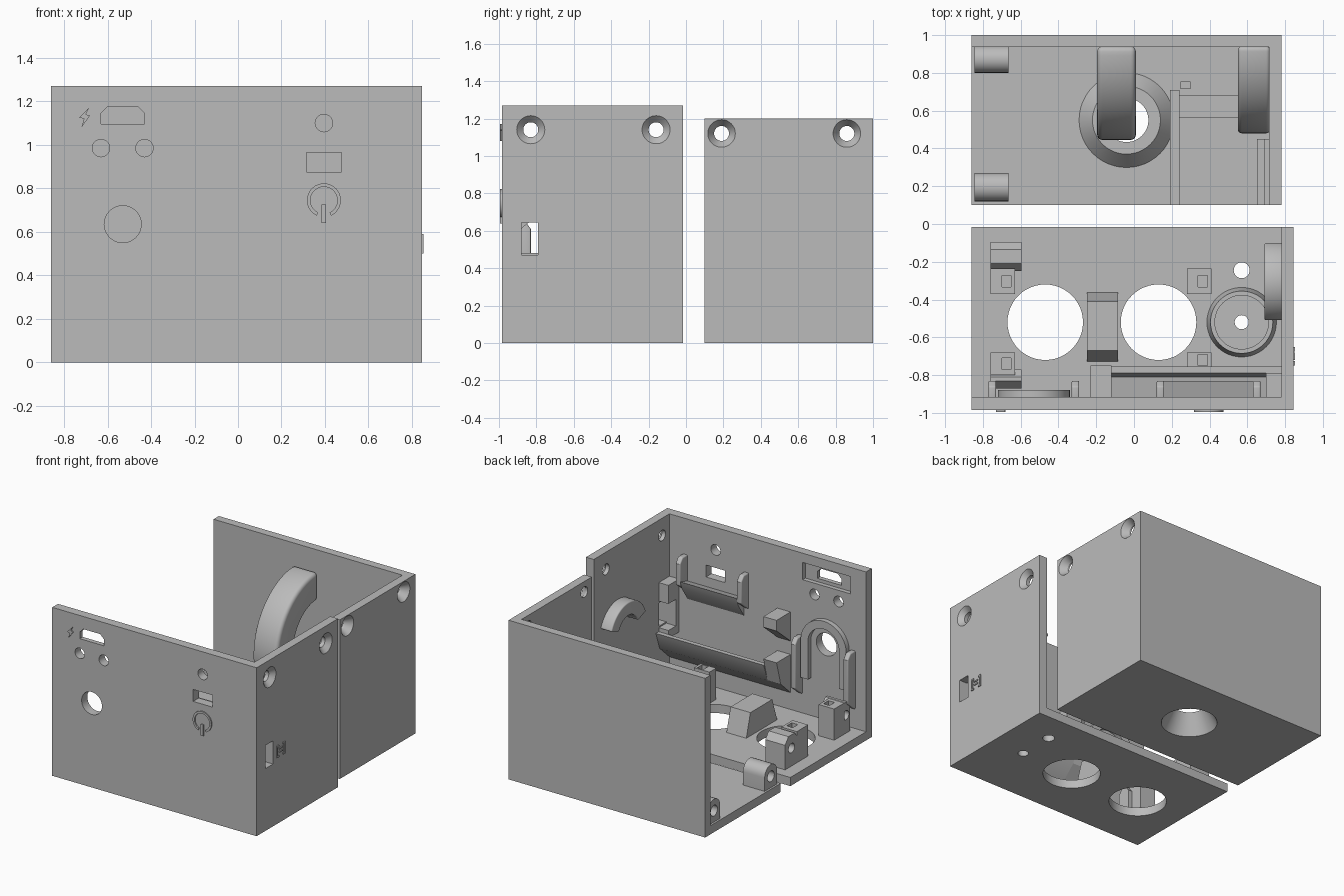
import bpy, bmesh
from math import sin, cos, radians, pi

cube = bpy.data.objects.get("Cube")
if cube:
    bpy.data.objects.remove(cube, do_unlink=True)

grey = bpy.data.materials.new("plain_grey")
grey.use_nodes = True
grey.diffuse_color = (0.5, 0.5, 0.5, 1)
grey.node_tree.nodes["Principled BSDF"].inputs["Base Color"].default_value = (0.5, 0.5, 0.5, 1)


def loft(name, axis, a0, pts0, a1, pts1=None):
    """Solid between two matching outlines at a0 and a1 on an axis."""
    place = {"x": lambda a, u, v: (a, u, v), "y": lambda a, u, v: (u, a, v),
             "z": lambda a, u, v: (u, v, a)}[axis]
    bm = bmesh.new()
    r0 = [bm.verts.new(place(a0, *p)) for p in pts0]
    r1 = [bm.verts.new(place(a1, *p)) for p in (pts1 or pts0)]
    bm.faces.new(r0)
    bm.faces.new(r1)
    for i in range(len(r0)):
        j = (i + 1) % len(r0)
        bm.faces.new((r0[i], r0[j], r1[j], r1[i]))
    bmesh.ops.recalc_face_normals(bm, faces=bm.faces)
    me = bpy.data.meshes.new(name)
    bm.to_mesh(me)
    bm.free()
    me.materials.append(grey)
    ob = bpy.data.objects.new(name, me)
    bpy.context.collection.objects.link(ob)
    return ob


def rect(u0, u1, v0, v1):
    return [(u0, v0), (u1, v0), (u1, v1), (u0, v1)]


def box(name, x0, x1, y0, y1, z0, z1):
    return loft(name, "z", z0, rect(x0, x1, y0, y1), z1)


def circle(c, r, n=48):
    return [(c[0] + r * cos(2 * pi * i / n), c[1] + r * sin(2 * pi * i / n)) for i in range(n)]


def cone(name, axis, c, a0, r0, a1, r1=None):
    return loft(name, axis, a0, circle(c, r0), a1, circle(c, r1 or r0))


def arc(c, r_out, r_in, start, end, n=32):
    angles = [radians(start + (end - start) * i / n) for i in range(n + 1)]
    return ([(c[0] + r_out * cos(a), c[1] + r_out * sin(a)) for a in angles] +
            [(c[0] + r_in * cos(a), c[1] + r_in * sin(a)) for a in reversed(angles)])


def bake(ob):
    dg = bpy.context.evaluated_depsgraph_get()
    me = bpy.data.meshes.new_from_object(ob.evaluated_get(dg))
    ob.modifiers.clear()
    ob.data = me


def cut(ob, cutters):
    for c in cutters:
        c.hide_render = True
        m = ob.modifiers.new("cut", "BOOLEAN")
        m.operation, m.solver, m.object = "DIFFERENCE", "EXACT", c
    bake(ob)
    for c in cutters:
        bpy.data.objects.remove(c, do_unlink=True)
    return ob


def soften(ob, width):
    m = ob.modifiers.new("round", "BEVEL")
    m.width, m.segments, m.limit_method = width, 4, "ANGLE"
    m.angle_limit = radians(40)
    bake(ob)


FX, FY = 0.845, -0.985      # outer faces of the front half
IX, IY = 0.78, -0.917       # inner faces of the front half
T = 0.065                   # wall thickness

# Front half: floor, front wall and right wall
front = box("front_shell", -0.86, FX, FY, -0.015, 0, 1.27)
tools = [box("c", -1, IX, IY, 0.2, T, 1.5)]
for x, z, r in [(-0.63, 0.985, 0.04), (-0.43, 0.985, 0.04), (-0.53, 0.635, 0.085), (0.395, 1.1, 0.04)]:
    tools.append(cone("c", "y", (x, z), -1.1, r, -0.88))
tools.append(loft("c", "y", -1.1, [(-0.63, 1.095), (-0.43, 1.095), (-0.43, 1.145), (-0.46, 1.175),
                                   (-0.6, 1.175), (-0.63, 1.145)], -0.85))
tools.append(box("c", -0.73, -0.33, -0.95, -0.85, 1.07, 1.2))
tools.append(box("c", 0.315, 0.475, -1.1, -0.85, 0.875, 0.965))
tools.append(box("c", 0.7, 0.95, -0.88, -0.79, 0.47, 0.645))
for y in (-0.83, -0.16):
    tools.append(cone("c", "x", (y, 1.14), 0.7, 0.04, 0.95))
    tools.append(cone("c", "x", (y, 1.14), 0.81, 0.04, 0.85, 0.08))
for x in (-0.47, 0.13):
    tools.append(cone("c", "z", (x, -0.52), -0.1, 0.2, 0.2))
tools.append(cone("c", "z", (0.57, -0.245), -0.1, 0.042, 0.2))
tools.append(cone("c", "z", (0.57, -0.52), -0.1, 0.037, 0.2))
cut(front, tools)

# Rear half: floor, back wall and right wall
rear = box("rear_shell", -0.86, 0.78, 0.1, 1.0, 0, 1.2)
tools = [box("c", -1, 0.715, 0, 0.937, T, 1.5),
         cone("c", "z", (-0.04, 0.55), -0.01, 0.2, 0.2, 0.09)]
for y in (0.19, 0.86):
    tools.append(cone("c", "x", (y, 1.12), 0.6, 0.04, 0.9))
    tools.append(cone("c", "x", (y, 1.12), 0.73, 0.04, 0.785, 0.077))
cut(rear, tools)

# Funnel around the rear floor hole
cut(cone("rear_funnel", "z", (-0.04, 0.55), 0.06, 0.255, 0.15, 0.18),
    [cone("c", "z", (-0.04, 0.55), -0.01, 0.2, 0.2, 0.09)])

# Curved hooks
soften(loft("back_hook", "x", -0.195, arc((0.94, 0.54), 0.495, 0.28, 90, 270), 0.01), 0.03)
soften(loft("corner_hook", "x", 0.55, arc((0.94, 0.45), 0.46, 0.34, 90, 200), 0.72), 0.03)
soften(loft("side_hook", "x", 0.69, arc((-0.305, 0.64), 0.22, 0.12, 20, 160), 0.79), 0.03)

# Screw posts on the rear floor, with rounded tops
for name, y0, y1 in (("near", 0.12, 0.27), ("far", 0.8, 0.945)):
    yc, r = (y0 + y1) / 2, (y1 - y0) / 2
    outline = [(y0, 0.06), (y1, 0.06)] + [(yc + r * cos(radians(a)), 0.165 + r * sin(radians(a)))
                                          for a in range(0, 181, 15)]
    cut(loft("rear_post_" + name, "x", -0.845, outline, -0.665),
        [cone("c", "x", (yc, 0.15), -0.9, 0.04, -0.75)])

# Low ribs on the rear floor
box("rear_rib_long", 0.19, 0.24, 0.1, 0.71, 0.06, 0.15)
box("rear_rib_cross", 0.24, 0.55, 0.56, 0.68, 0.06, 0.1)
box("rear_peg", 0.245, 0.3, 0.715, 0.755, 0.06, 0.12)
for x in (0.65, 0.69):
    box("rear_side_rib", x, 0.72, 0.1, 0.45, 0.06, 0.3 if x > 0.66 else 0.12)

# Floor blocks that hold the round parts
for name, x0, x1, y0, y1 in (("left_back", -0.76, -0.63, -0.37, -0.235), ("left_front", -0.76, -0.63, -0.8, -0.68),
                             ("mid_back", 0.28, 0.41, -0.37, -0.235), ("mid_front", 0.28, 0.41, -0.76, -0.68)):
    y_mid = (y0 + y1) / 2
    cut(box("block_" + name, x0, x1, y0, y1, 0.06, 0.3),
        [box("c", x0 + 0.06, x1 - 0.02, y_mid - 0.03, y_mid + 0.03, 0.24, 0.4)])
for name, y0, y1 in (("back", -0.25, -0.095), ("front", -0.87, -0.77)):
    cut(loft("block_screw_" + name, "x", -0.76, [(y0, 0.06), (y1, 0.06), (y1, 0.25), (y1 - 0.04, 0.3),
                                                 (y0 + 0.04, 0.3), (y0, 0.25)], -0.595),
        [cone("c", "x", ((y0 + y1) / 2, 0.2), -0.8, 0.035, -0.65)])
loft("block_centre", "x", -0.25, [(-0.73, 0.06), (-0.36, 0.06), (-0.41, 0.24), (-0.67, 0.24)], -0.085)

# Round cup on the floor
cut(cone("floor_cup", "z", (0.57, -0.52), 0.06, 0.185, 0.16, 0.165),
    [cone("c", "z", (0.57, -0.52), 0.07, 0.142, 0.3), cone("c", "z", (0.57, -0.52), 0, 0.037, 0.2)])

# Inside of the front wall: arch round the large hole, posts and shelves
W = -0.93
loft("hole_arch", "y", W, arc((-0.53, 0.635), 0.19, 0.13, 0, 180), -0.88)
for x in (-0.72, -0.4):
    box("arch_leg", x, x + 0.06, W, -0.88, 0.35, 0.635)
for x, z0, z1 in ((-0.77, 0.2, 0.65), (-0.33, 0.2, 0.65), (0.12, 0.72, 1.0), (0.63, 0.72, 1.0)):
    soften(loft("wall_post", "x", x, [(W, z0), (-0.83, z0 + 0.08), (-0.83, z1 - 0.04), (-0.86, z1), (W, z1)],
                x + 0.04), 0.008)
loft("upper_shelf", "x", 0.16, [(W, 0.65), (-0.85, 0.77), (-0.83, 0.83), (W, 0.8)], 0.63)
loft("lower_shelf", "x", -0.12, [(W, 0.18), (-0.8, 0.3), (-0.755, 0.43), (-0.79, 0.43), (-0.81, 0.35), (W, 0.33)], 0.785)
loft("lower_shelf_end", "x", -0.23, [(W, 0.18), (-0.8, 0.3), (-0.75, 0.48), (W, 0.48)], -0.12)
loft("wall_bracket", "x", -0.23, [(W, 0.57), (-0.75, 0.72), (-0.75, 0.8), (W, 0.8)], -0.12)
cut(box("corner_guide", 0.7, 0.79, W, -0.79, 0.4, 0.8), [box("c", 0.6, 0.9, -0.88, -0.7, 0.46, 0.66)])

# Raised signs on the outside
E = -0.994
loft("power_ring_sign", "y", E, arc((0.395, 0.745), 0.078, 0.062, -65, 245), FY + 0.002)
box("power_bar_sign", 0.385, 0.405, E, FY + 0.002, 0.64, 0.725)
loft("bolt_sign", "y", E, [(-0.72, 1.08), (-0.68, 1.135), (-0.7, 1.14), (-0.685, 1.17),
                           (-0.73, 1.125), (-0.708, 1.12)], FY + 0.002)
for y, d in ((-0.75, 0.025), (-0.65, -0.025)):
    loft("bracket_sign", "x", FX - 0.002, [(y, 0.5), (y + d, 0.5), (y + d, 0.512), (y + d / 2, 0.512),
                                           (y + d / 2, 0.578), (y + d, 0.578), (y + d, 0.59), (y, 0.59)], FX + 0.007)
for z in (0.53, 0.555):
    box("bar_sign", FX - 0.002, FX + 0.007, -0.72, -0.68, z, z + 0.01)

# Smooth the curved faces, keep the edges sharp
bpy.ops.object.select_all(action="DESELECT")
for ob in bpy.context.scene.objects:
    if ob.type == "MESH":
        ob.select_set(True)
        bpy.context.view_layer.objects.active = ob
bpy.ops.object.shade_smooth_by_angle(angle=radians(30))
